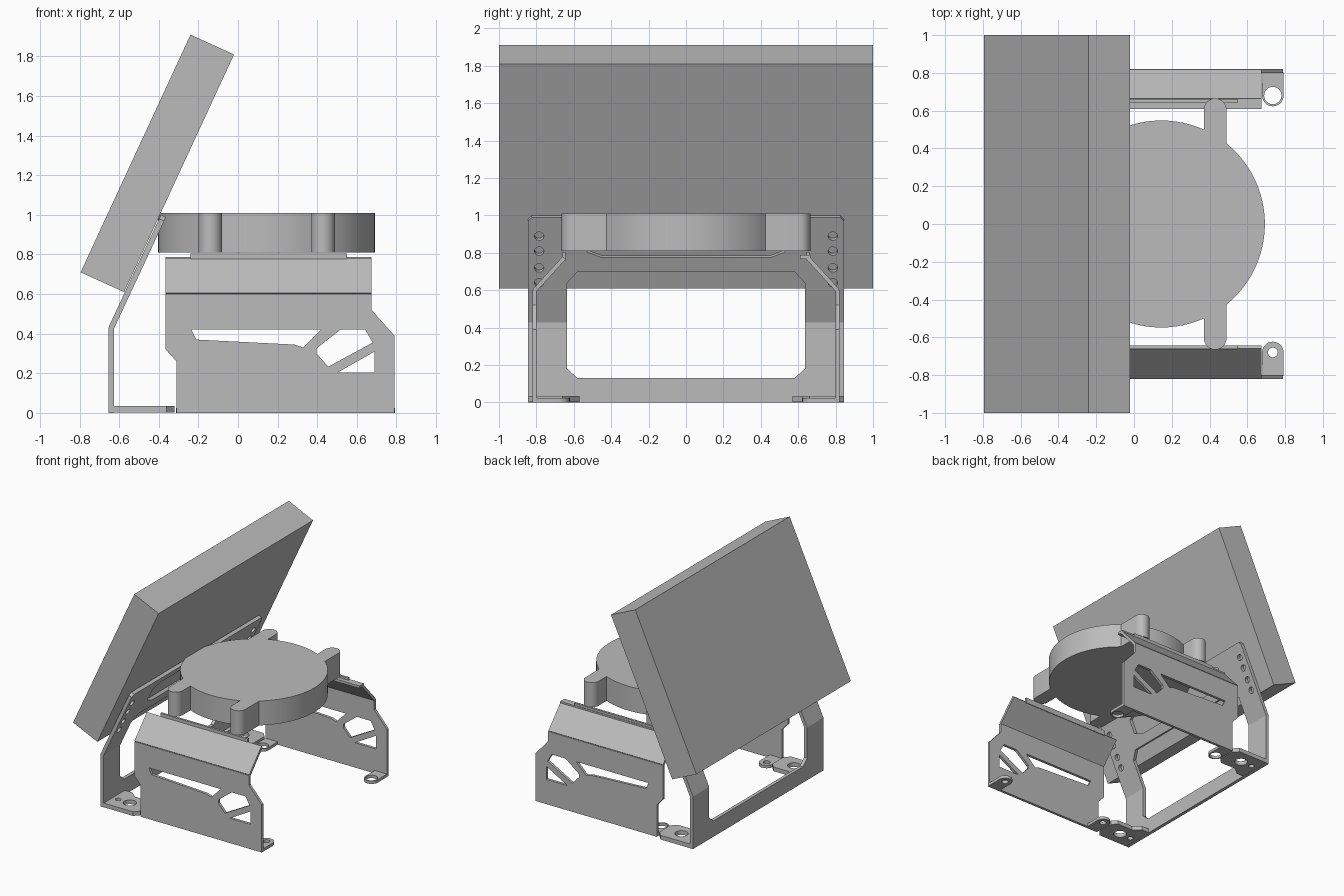
import bpy, bmesh, math
from mathutils import Matrix, Vector

if "Cube" in bpy.data.objects:
    bpy.data.objects.remove(bpy.data.objects["Cube"])

metal = bpy.data.materials.new("plain grey")
metal.diffuse_color = (0.5, 0.5, 0.5, 1)
metal.use_nodes = True
metal.node_tree.nodes["Principled BSDF"].inputs["Base Color"].default_value = metal.diffuse_color


def arc(cx, cy, r, a0, a1, n):
    return [(cx + r * math.cos(a0 + (a1 - a0) * i / n),
             cy + r * math.sin(a0 + (a1 - a0) * i / n)) for i in range(n + 1)]


def hole(cx, cy, r):
    return arc(cx, cy, r, 0, 2 * math.pi, 24)[:-1]


def flip(pts):
    return [(-u, v) for u, v in reversed(pts)]


def plate(loops, origin, U, V, thick):
    """Flat sheet from an outline plus holes, centred on the plane origin + u*U + v*V."""
    cu = bpy.data.curves.new("profile", 'CURVE')
    cu.dimensions = '2D'
    cu.fill_mode = 'BOTH'
    cu.extrude = thick / 2
    for pts in loops:
        sp = cu.splines.new('POLY')
        sp.points.add(len(pts) - 1)
        for p, (u, v) in zip(sp.points, pts):
            p.co = (u, v, 0, 1)
        sp.use_cyclic_u = True
    ob = bpy.data.objects.new("profile", cu)
    bpy.context.collection.objects.link(ob)
    dg = bpy.context.evaluated_depsgraph_get()
    me = bpy.data.meshes.new_from_object(ob.evaluated_get(dg))
    bpy.data.objects.remove(ob)
    U, V = Vector(U).normalized(), Vector(V).normalized()
    M = Matrix((U, V, U.cross(V))).transposed().to_4x4()
    M.translation = Vector(origin)
    me.transform(M)
    return me


def part(name, meshes):
    bm = bmesh.new()
    for me in meshes:
        b = bmesh.new()
        b.from_mesh(me)
        bmesh.ops.remove_doubles(b, verts=b.verts, dist=0.0005)
        bmesh.ops.recalc_face_normals(b, faces=b.faces)
        b.to_mesh(me)
        b.free()
        bm.from_mesh(me)
    me = bpy.data.meshes.new(name)
    bm.to_mesh(me)
    bm.free()
    me.materials.clear()
    me.materials.append(metal)
    for p in me.polygons:
        p.material_index = 0
    ob = bpy.data.objects.new(name, me)
    bpy.context.collection.objects.link(ob)
    bpy.ops.object.select_all(action='DESELECT')
    ob.select_set(True)
    bpy.context.view_layer.objects.active = ob
    bpy.ops.object.shade_smooth_by_angle(angle=math.radians(30))
    return ob


X, Y, Z = (1, 0, 0), (0, 1, 0), (0, 0, 1)

# tilted panel
part("tilted_panel", [plate([[(-0.24, 1.91), (-0.795, 0.71), (-0.575, 0.61), (-0.02, 1.81)]],
                            (0, 0, 0), X, Z, 2.0)])

# round drum with four rounded ears, one quarter mirrored around
R, off, er, ey = 0.548, 0.285, 0.06, 0.605
quarter = (arc(0, 0, R, 0, math.acos((off + er) / R), 14)
           + arc(off, ey, er, 0, math.pi, 12)
           + arc(0, 0, R, math.acos((off - er) / R), math.pi / 2, 8))
half = quarter + flip(quarter)[1:]
drum = half + [(u, -v) for u, v in reversed(half)][1:-1]
part("round_drum", [plate([drum], (0.145, 0, 0.91), X, Y, 0.2)])

# rear bracket: upright frame, sloped frame with slot and screw holes, two feet
T = 0.028
leg = [(0.845, 0), (0.845, 0.43), (0.635, 0.43), (0.635, 0.18), (0.58, 0.13)]
rear = [plate([leg + flip(leg)], (-0.64, 0, 0), Y, Z, T)]
k = 0.907


def sv(z):
    return (z - 0.43) / k


top = [(0.635, 0), (0.845, 0), (0.845, sv(0.98)), (0.825, sv(1.0))]
win = [(0.58, sv(0.71)), (0.635, sv(0.65))]
slot = [(0.45, sv(0.785)), (0.53, sv(0.815)), (0.53, sv(0.92)), (0.45, sv(0.95))]
loops = [top + flip(top) + flip(win) + win, slot + flip(slot)]
for z in (0.65, 0.73, 0.82, 0.9):
    for s in (-1, 1):
        loops.append(hole(s * 0.785, sv(z), 0.025))
rear.append(plate(loops, (-0.642, 0, 0.425), Y, (0.423, 0, 0.907), T))
foot = [(-0.645, 0.845), (-0.645, 0.57), (-0.56, 0.57), (-0.5, 0.62),
        (-0.36, 0.62), (-0.32, 0.66), (-0.32, 0.8), (-0.36, 0.845)]
for s in (-1, 1):
    rear.append(plate([[(x, s * y) for x, y in pts] for pts in
                       (foot, hole(-0.47, 0.73, 0.05), hole(-0.575, 0.73, 0.022))],
                      (0, 0, 0.018), X, Y, 0.034))
part("rear_bracket", rear)

# side brackets: cut-out wall, inward slope, lip and ringed feet
wall = [(-0.31, 0), (0.79, 0), (0.79, 0.39), (0.675, 0.52), (0.675, 0.6),
        (-0.365, 0.6), (-0.365, 0.32), (-0.31, 0.26)]
long_slot = [(-0.235, 0.42), (0.42, 0.42), (0.33, 0.33), (0.285, 0.345), (-0.21, 0.37)]
upper_cut = [(0.396, 0.325), (0.517, 0.42), (0.643, 0.42), (0.68, 0.355),
             (0.456, 0.233), (0.396, 0.30)]
lower_cut = [(0.69, 0.31), (0.69, 0.203), (0.502, 0.203)]
slope = [(-0.365, 0), (0.675, 0), (0.675, 0.237), (-0.365, 0.237)]
for s, name in ((-1, "front_side_bracket"), (1, "back_side_bracket")):
    ms = [plate([wall, long_slot, upper_cut, lower_cut], (0, s * 0.81, 0), X, Z, 0.022),
          plate([slope], (0, s * 0.811, 0.598), X, (0, -0.16 * s, 0.175), 0.022),
          plate([[(-0.24, 0.76), (0.55, 0.76), (0.55, 0.805), (-0.24, 0.805)]],
                (0, s * 0.652, 0), X, Z, 0.018)]
    if s > 0:
        ms.append(plate([[(-0.365, 0.61), (0.675, 0.61), (0.675, 0.665), (-0.365, 0.665)]],
                        (0, 0, 0.777), X, Y, 0.02))
    for x in (-0.255, 0.735):
        ring = [(x + 0.055, 0.815), (x - 0.055, 0.815)] + arc(x, 0.68, 0.057, math.pi, 2 * math.pi, 14)
        bore = hole(x, 0.68, 0.046 if s > 0 else 0.026)
        ms.append(plate([[(u, s * v) for u, v in pts] for pts in (ring, bore)],
                        (0, 0, 0.012), X, Y, 0.024))
    part(name, ms)
